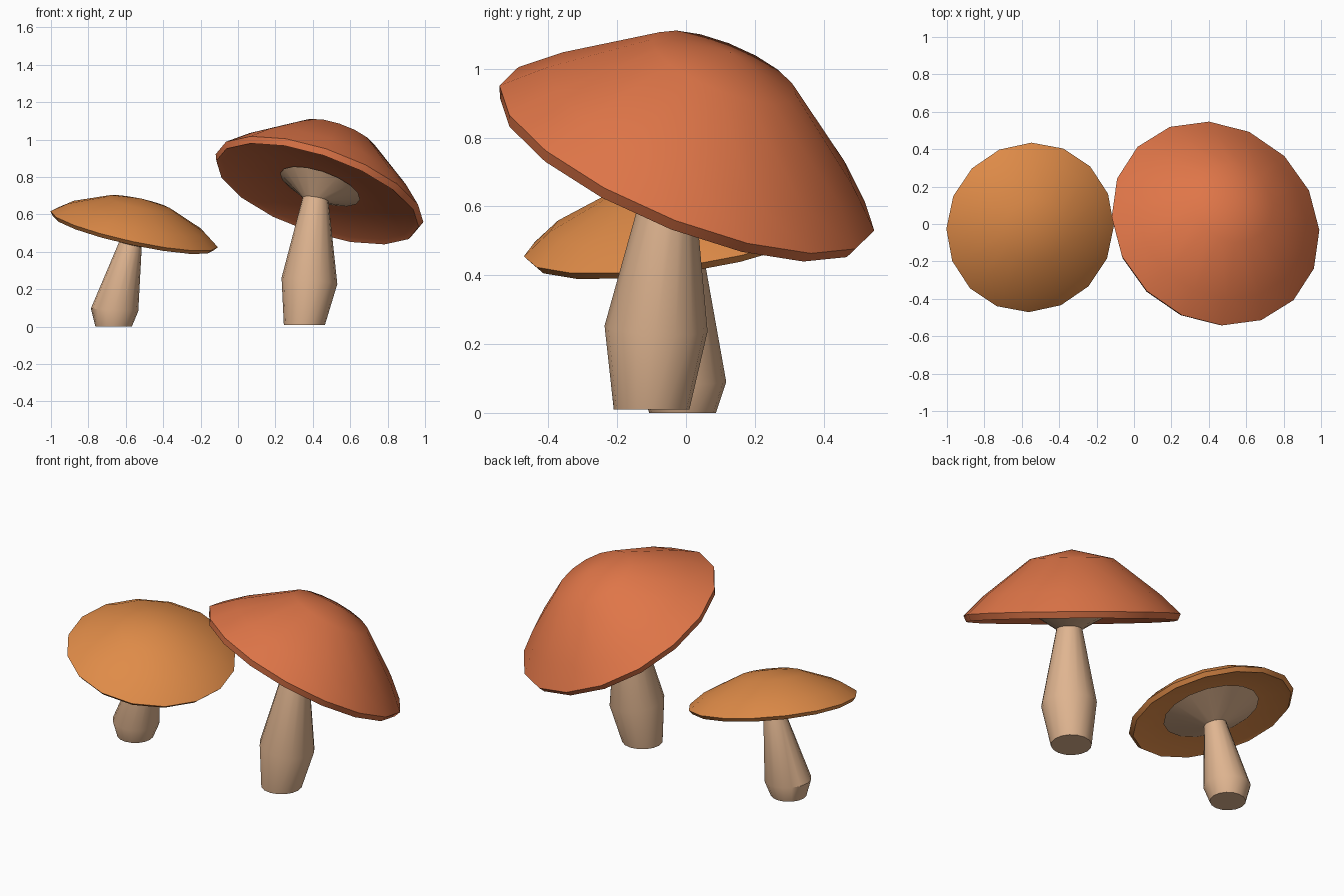
import bpy, bmesh, math
from mathutils import Vector

if "Cube" in bpy.data.objects:
    bpy.data.objects.remove(bpy.data.objects["Cube"])

SIDES = 16


def material(name, rgb):
    m = bpy.data.materials.new(name)
    m.diffuse_color = (*rgb, 1)
    m.use_nodes = True
    m.node_tree.nodes["Principled BSDF"].inputs["Base Color"].default_value = m.diffuse_color
    return m


RED = material("rust_red", (0.74, 0.18, 0.065))
ORANGE = material("warm_orange", (0.74, 0.26, 0.065))
CREAM = material("stem_tan", (0.74, 0.46, 0.28))


def loft(name, rings, mat):
    """Skin a closed surface through rings of (centre, normal, radius); radius 0 is a point."""
    bm = bmesh.new()
    loops = []
    for centre, normal, r in rings:
        if r == 0:
            loops.append([bm.verts.new(centre)])
            continue
        q = Vector((0, 0, 1)).rotation_difference(Vector(normal))
        loops.append([bm.verts.new(Vector(centre) + q @ Vector((
            r * math.cos(2 * math.pi * i / SIDES), r * math.sin(2 * math.pi * i / SIDES), 0)))
            for i in range(SIDES)])
    for a, b in zip(loops, loops[1:]):
        for i in range(SIDES):
            j = (i + 1) % SIDES
            if len(a) == 1:
                bm.faces.new((a[0], b[j], b[i]))
            elif len(b) == 1:
                bm.faces.new((a[i], a[j], b[0]))
            else:
                bm.faces.new((a[i], a[j], b[j], b[i]))
    for end in (loops[0], loops[-1]):
        if len(end) > 1:
            bm.faces.new(end)
    bmesh.ops.recalc_face_normals(bm, faces=bm.faces)
    me = bpy.data.meshes.new(name)
    bm.to_mesh(me)
    bm.free()
    me.materials.append(mat)
    ob = bpy.data.objects.new(name, me)
    bpy.context.collection.objects.link(ob)
    bpy.ops.object.select_all(action='DESELECT')
    ob.select_set(True)
    bpy.context.view_layer.objects.active = ob
    bpy.ops.object.shade_smooth_by_angle(angle=math.radians(35))


def mushroom(prefix, centre, normal, profile, cap_mat, stem, collar_r, collar_h):
    n = Vector(normal).normalized()
    c = Vector(centre)
    # cap: domed top, rolled rim, shallow underside
    loft(prefix + "_cap", [(c + n * h, n, r) for r, h in profile], cap_mat)
    # stem: leaning, bulging, flaring into a collar under the cap
    pts = [Vector(p) for p, _ in stem]
    rings = []
    for i, (p, r) in enumerate(stem):
        up = Vector((0, 0, 1)) if i == 0 else (pts[i] - pts[i - 1]).normalized()
        if i == len(stem) - 1:
            up = (up + n * 0.6).normalized()
        rings.append((p, up, r))
    rings.append((c + n * collar_h, n, collar_r))
    loft(prefix + "_stem", rings, CREAM)


# big red mushroom
mushroom("big", (0.425, -0.01, 0.71), (0.31, 0.36, 0.88),
         [(0, 0.385), (0.225, 0.335), (0.476, 0.14), (0.585, 0.035),
          (0.57, 0.0), (0.54, 0.015), (0.23, 0.055), (0, 0.055)], RED,
         [((0.355, -0.10, 0.01), 0.11), ((0.382, -0.087, 0.245), 0.15),
          ((0.415, -0.045, 0.68), 0.07)], 0.225, 0.045)

# small orange mushroom
mushroom("small", (-0.56, -0.015, 0.50), (0.21, -0.145, 0.967),
         [(0, 0.192), (0.176, 0.165), (0.375, 0.082), (0.458, 0.022),
          (0.44, 0.0), (0.42, 0.008), (0.27, 0.03), (0, 0.03)], ORANGE,
         [((-0.665, -0.01, 0.0), 0.097), ((-0.66, -0.01, 0.09), 0.127),
          ((-0.575, -0.008, 0.44), 0.062)], 0.265, 0.022)
